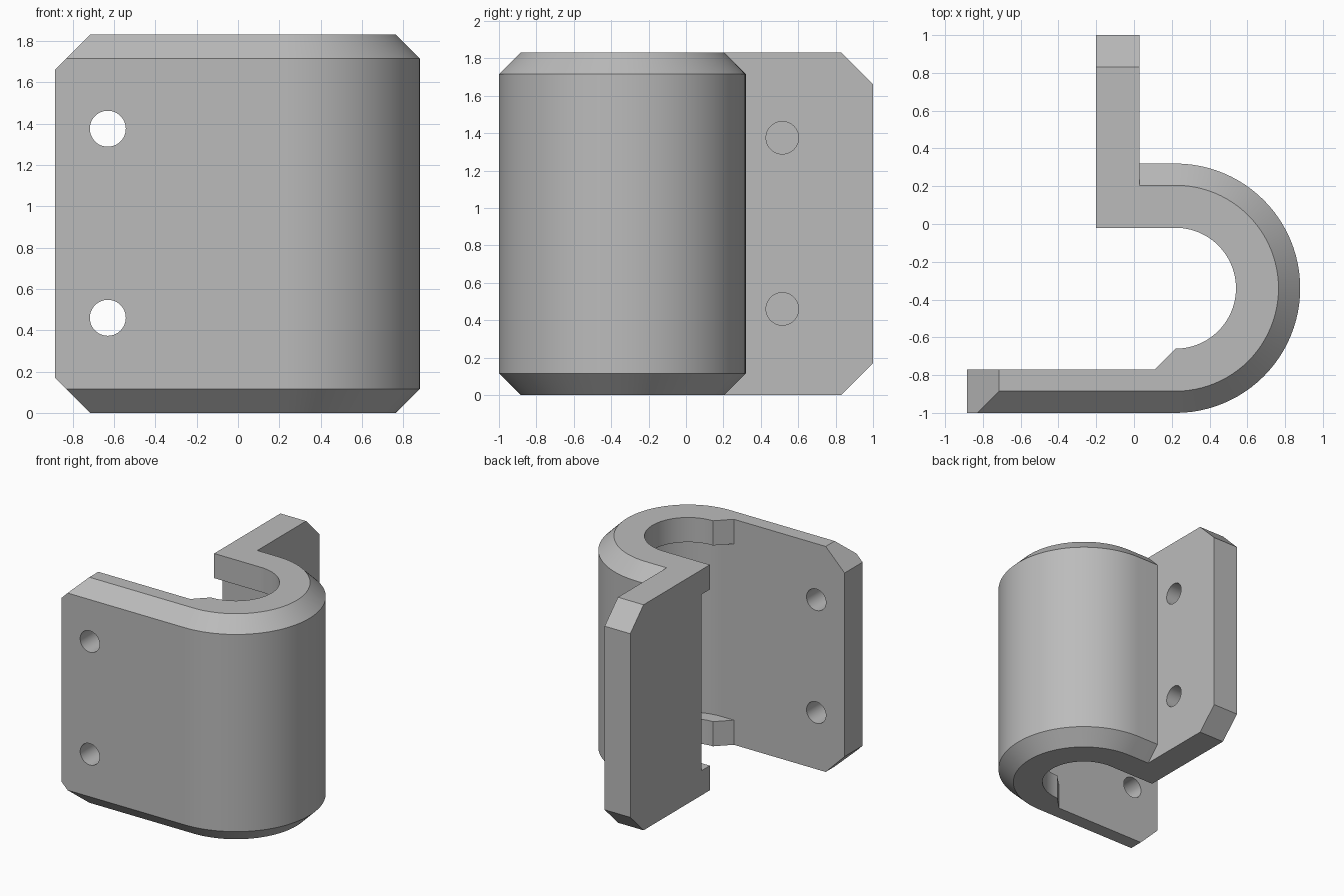
import bpy, bmesh, math
from mathutils import Vector, Matrix

cube = bpy.data.objects.get("Cube")
if cube:
    bpy.data.objects.remove(cube)

H = 1.83                    # height
CX, CY = 0.22, -0.34        # bend centre
R_OUT, R_WALL, R_LIP = 0.66, 0.43, 0.32
BEVEL, CORNER, LIP_H = 0.115, 0.17, 0.2
FLANGE_X0, FLANGE_X1 = -0.2, 0.03
HOLE_R, HOLE_Z = 0.087, (0.46, 1.375)
SEGMENTS = 48

grey = bpy.data.materials.new("plain grey")
grey.use_nodes = True
colour = (0.5, 0.5, 0.5, 1)
grey.diffuse_color = colour
grey.node_tree.nodes["Principled BSDF"].inputs["Base Color"].default_value = colour


def finish(bm, name):
    bmesh.ops.recalc_face_normals(bm, faces=bm.faces)
    mesh = bpy.data.meshes.new(name)
    bm.to_mesh(mesh)
    bm.free()
    mesh.materials.append(grey)
    obj = bpy.data.objects.new(name, mesh)
    bpy.context.collection.objects.link(obj)
    return obj


def loft(bm, rings):
    """Skin closed rings of equal length and cap both ends."""
    rings = [[bm.verts.new(p) for p in ring] for ring in rings]
    for a, b in zip(rings, rings[1:]):
        for i in range(len(a)):
            j = (i + 1) % len(a)
            bm.faces.new((a[i], a[j], b[j], b[i]))
    bm.faces.new(rings[0])
    bm.faces.new(rings[-1])


def slice_off(bm, point, normal):
    """Cut away the side the normal points to and close the cut."""
    geom = bm.verts[:] + bm.edges[:] + bm.faces[:]
    bmesh.ops.bisect_plane(bm, geom=geom, plane_co=point, plane_no=normal, clear_outer=True)
    bmesh.ops.holes_fill(bm, edges=[e for e in bm.edges if e.is_boundary], sides=0)


def combine(target, other, operation):
    mod = target.modifiers.new(operation.lower(), 'BOOLEAN')
    mod.operation, mod.solver, mod.object = operation, 'EXACT', other
    bpy.context.view_layer.objects.active = target
    bpy.ops.object.modifier_apply(modifier=mod.name)
    bpy.data.objects.remove(other)


def drill(target, location, axis, depth):
    bm = bmesh.new()
    turn = Vector(axis).to_track_quat('Z', 'Y').to_matrix().to_4x4()
    bmesh.ops.create_cone(bm, cap_ends=True, segments=48, radius1=HOLE_R, radius2=HOLE_R,
                          depth=depth, matrix=Matrix.Translation(location) @ turn)
    combine(target, finish(bm, "hole_cutter"), 'DIFFERENCE')


# Front plate, bend and back strip: one wall section swept round the bend
angles = [math.pi * (i / SEGMENTS - 0.5) for i in range(SEGMENTS + 1)]
slope_x = CX - (R_WALL - R_LIP)
stations = [(-0.885, angles[0], R_WALL), (slope_x, angles[0], R_WALL)]
stations += [(CX, a, R_LIP) for a in angles]
stations += [(-0.1, angles[-1], R_LIP)]


def section(x, angle, inner):
    profile = [(inner, 0), (R_OUT - BEVEL, 0), (R_OUT, BEVEL),
               (R_OUT, H - BEVEL), (R_OUT - BEVEL, H), (inner, H)]
    return [(x + r * math.cos(angle), CY + r * math.sin(angle), z) for r, z in profile]


bm = bmesh.new()
loft(bm, [section(*s) for s in stations])
for z, up in ((0, -1), (H, 1)):
    slice_off(bm, (-0.885 + CORNER, 0, z), (-1, 0, up))
bracket = finish(bm, "clip_bracket")

# Flange with cut outer corners
bm = bmesh.new()
y0 = CY + R_LIP
loft(bm, [[(x, y0, 0), (x, 1, 0), (x, 1, H), (x, y0, H)] for x in (FLANGE_X0, FLANGE_X1)])
for z, up in ((0, -1), (H, 1)):
    slice_off(bm, (0, 1 - CORNER, z), (0, 1, up))
combine(bracket, finish(bm, "flange"), 'UNION')

# Pocket between the top and bottom lips
outline = [(CX + R_WALL * math.cos(a), CY + R_WALL * math.sin(a)) for a in angles]
outline += [(-0.4, CY + R_WALL), (-0.4, CY), (0, CY), (0, CY - R_WALL)]
bm = bmesh.new()
loft(bm, [[(x, y, z) for x, y in outline] for z in (LIP_H, H - LIP_H)])
combine(bracket, finish(bm, "pocket_cutter"), 'DIFFERENCE')

# Through holes in the plate, blind holes in the flange
for z in HOLE_Z:
    drill(bracket, (-0.63, -0.885, z), (0, 1, 0), 0.6)
    drill(bracket, (FLANGE_X1, 0.515, z), (1, 0, 0), 0.36)

bpy.ops.object.select_all(action='DESELECT')
bracket.select_set(True)
bpy.context.view_layer.objects.active = bracket
bpy.ops.object.shade_smooth_by_angle(angle=math.radians(30))
